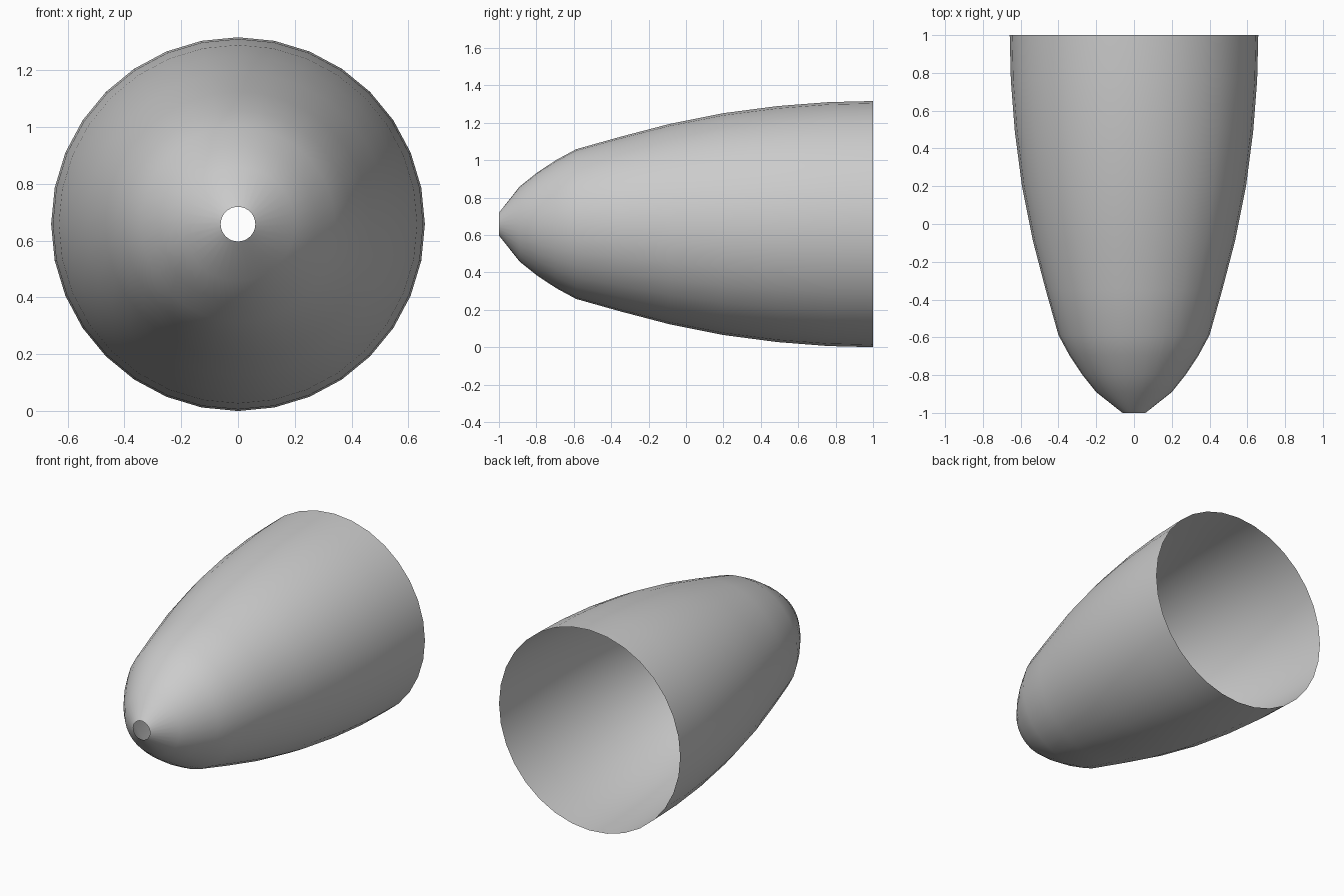
import bpy, bmesh
from math import sin, cos, tau

if "Cube" in bpy.data.objects:
    bpy.data.objects.remove(bpy.data.objects["Cube"])

SIDES = 32
CENTRE_Z = 0.658

# shell profile: (y, radius) from the small nose hole to the wide open rim
PROFILE = [(-1.0, 0.061), (-0.89, 0.2), (-0.795, 0.276), (-0.695, 0.342),
           (-0.588, 0.4), (-0.35, 0.467), (-0.09, 0.535), (0.2, 0.593),
           (0.49, 0.631), (0.76, 0.652), (1.0, 0.658)]

# open thin-walled shell revolved around the y axis
bm = bmesh.new()
rings = [[bm.verts.new((r * cos(tau * i / SIDES), y,
                        CENTRE_Z + r * sin(tau * i / SIDES)))
          for i in range(SIDES)] for y, r in PROFILE]
for a, b in zip(rings, rings[1:]):
    for i in range(SIDES):
        j = (i + 1) % SIDES
        bm.faces.new((a[i], a[j], b[j], b[i])).smooth = True

mesh = bpy.data.meshes.new("nose_cone_shell")
bm.to_mesh(mesh)
bm.free()
shell = bpy.data.objects.new("nose_cone_shell", mesh)
bpy.context.collection.objects.link(shell)
